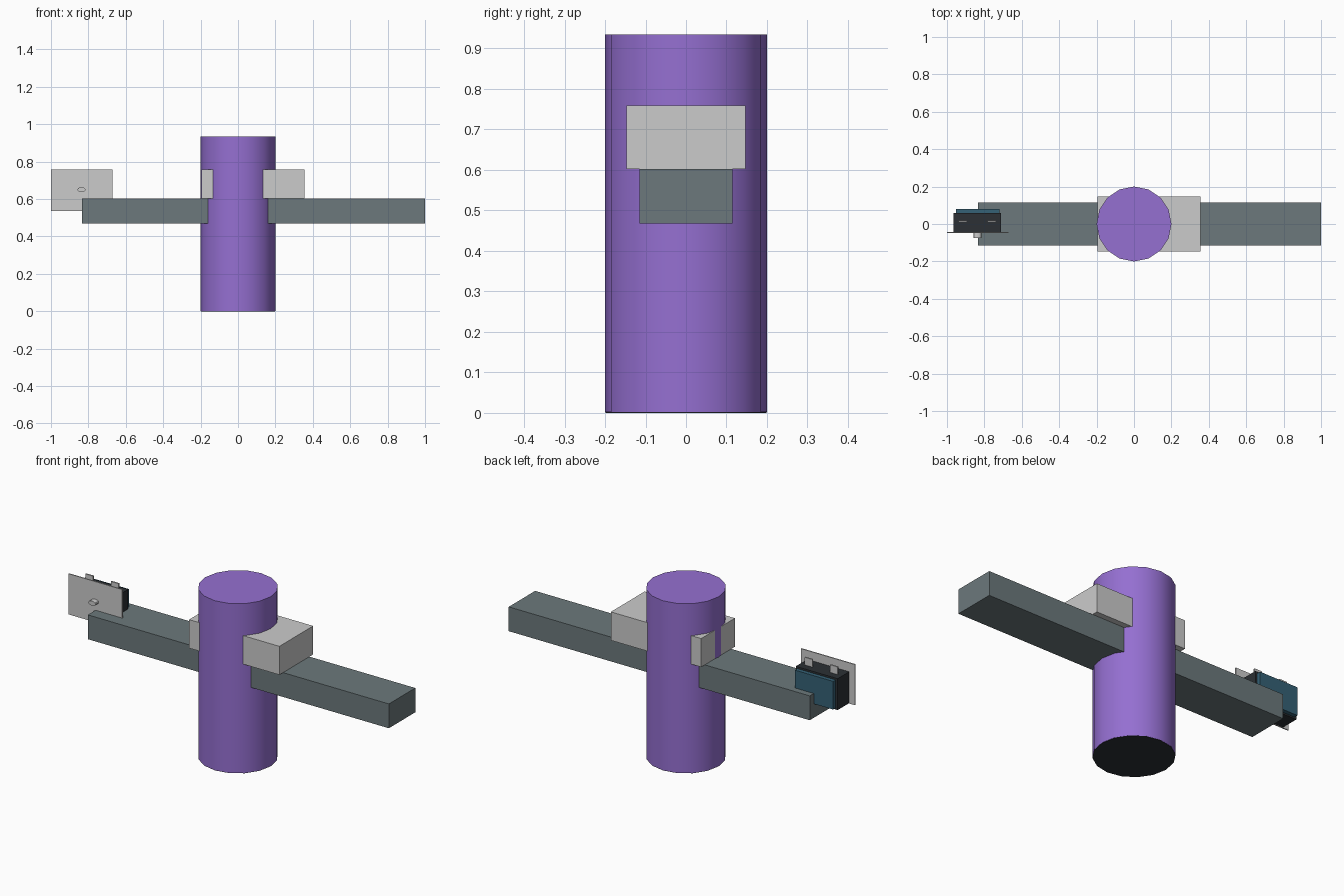
import bpy
import math

if "Cube" in bpy.data.objects:
    bpy.data.objects.remove(bpy.data.objects["Cube"])


def material(name, rgb):
    m = bpy.data.materials.new(name)
    m.diffuse_color = (*rgb, 1)
    m.use_nodes = True
    m.node_tree.nodes["Principled BSDF"].inputs["Base Color"].default_value = m.diffuse_color
    return m


PURPLE = material("purple", (0.30, 0.16, 0.64))
SLATE = material("slate", (0.15, 0.19, 0.20))
BLUE = material("blue", (0.035, 0.12, 0.18))
DARK = material("dark", (0.025, 0.03, 0.035))


def box(name, x, y, z, mat=None):
    bpy.ops.mesh.primitive_cube_add(size=1, location=[sum(r) / 2 for r in (x, y, z)])
    ob = bpy.context.object
    ob.name = name
    ob.scale = [r[1] - r[0] for r in (x, y, z)]
    bpy.ops.object.transform_apply(location=False, rotation=False, scale=True)
    if mat:
        ob.data.materials.append(mat)
    return ob


def cylinder(name, radius, z, sides, mat):
    bpy.ops.mesh.primitive_cylinder_add(vertices=sides, radius=radius, depth=z[1] - z[0],
                                        location=(0, 0, sum(z) / 2))
    ob = bpy.context.object
    ob.name = name
    ob.data.materials.append(mat)
    bpy.ops.object.shade_smooth_by_angle(angle=math.radians(40))
    return ob


# Upright post with dark underside
cylinder("post", 0.2, (0.002, 0.935), 16, PURPLE)
cylinder("post_base", 0.199, (0, 0.004), 16, DARK)

# Cross beam and the block resting on it
box("beam", (-0.835, 1.0), (-0.115, 0.115), (0.468, 0.602), SLATE)
box("saddle_block", (-0.195, 0.355), (-0.147, 0.147), (0.602, 0.759))

# Control unit at the left end: plate, housing, blue cover
box("mount_plate", (-1.0, -0.672), (-0.048, -0.042), (0.535, 0.759))
box("housing", (-0.965, -0.71), (-0.042, 0.058), (0.537, 0.71), DARK)
box("cover", (-0.953, -0.72), (0.058, 0.08), (0.545, 0.70), BLUE)

# Thin lugs on top of the housing
for i, x in enumerate((-0.915, -0.76)):
    box(f"lug_{i + 1}", (x - 0.023, x + 0.023), (0.011, 0.019), (0.70, 0.752))

# Oval knob on the plate's front
bpy.ops.mesh.primitive_cylinder_add(vertices=12, radius=1, depth=1,
                                    location=(-0.837, -0.061, 0.65),
                                    rotation=(math.pi / 2, 0, 0))
knob = bpy.context.object
knob.name = "knob"
knob.scale = (0.022, 0.013, 0.030)
bpy.ops.object.transform_apply(location=False, rotation=False, scale=True)
